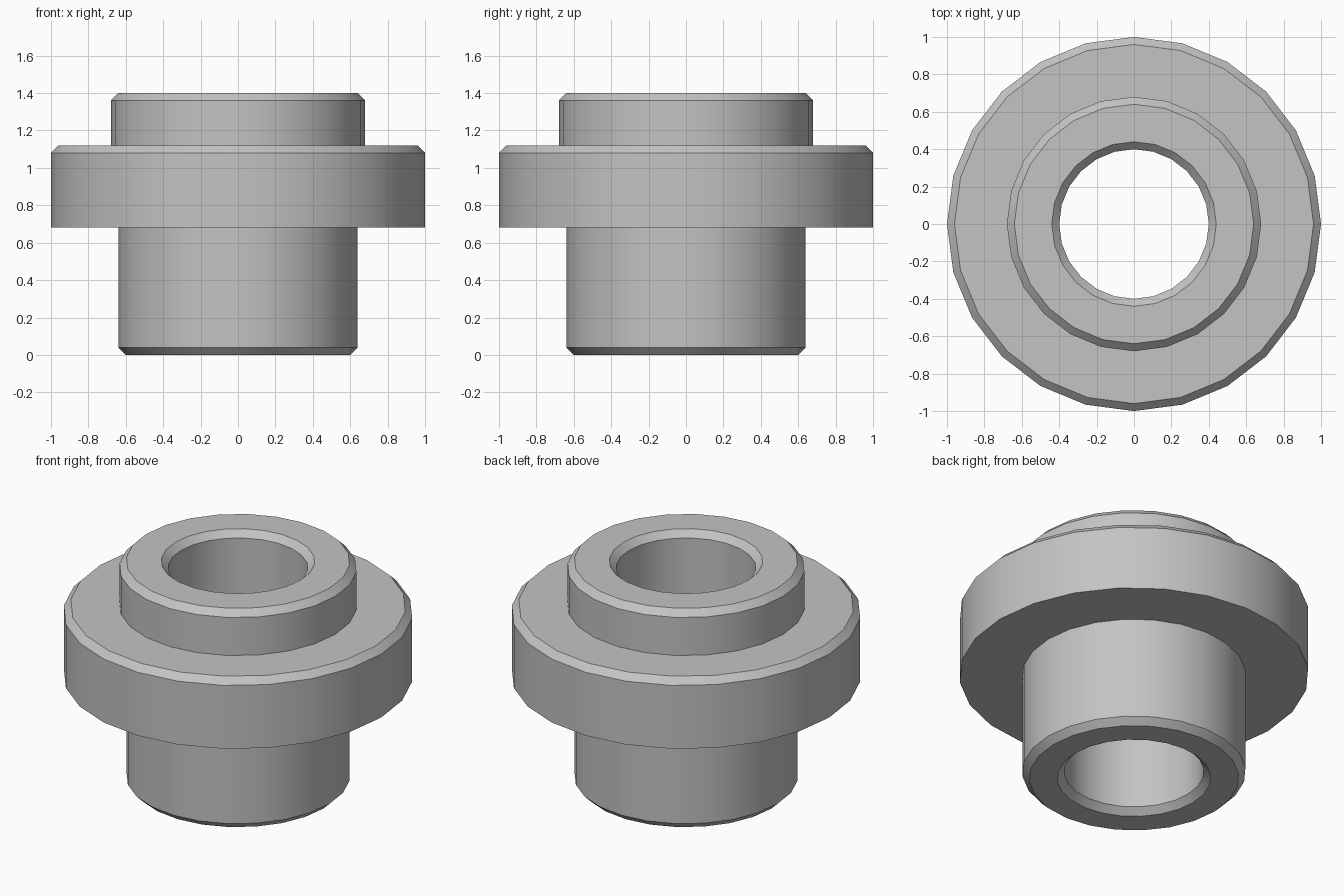
import bpy, bmesh, math

cube = bpy.data.objects.get("Cube")
if cube:
    bpy.data.objects.remove(cube, do_unlink=True)

SIDES = 24
C = 0.04  # chamfer size

# Closed (radius, height) profile: outside from bottom to top, then the bore
profile = [
    (0.44, 0.0), (0.64 - C, 0.0), (0.64, C), (0.64, 0.68),   # lower sleeve
    (1.0, 0.68), (1.0, 1.12 - C), (1.0 - C, 1.12),           # flange
    (0.68, 1.12), (0.68, 1.40 - C), (0.68 - C, 1.40),        # upper collar
    (0.44, 1.40), (0.40, 1.40 - C), (0.40, C),               # through bore
]

# Revolve the profile around z
bm = bmesh.new()
verts = [bm.verts.new((r, 0, z)) for r, z in profile]
edges = [bm.edges.new((v, verts[(i + 1) % len(verts)])) for i, v in enumerate(verts)]
bmesh.ops.spin(bm, geom=verts + edges, cent=(0, 0, 0), axis=(0, 0, 1),
               angle=math.tau, steps=SIDES, use_merge=False)
bmesh.ops.remove_doubles(bm, verts=bm.verts, dist=1e-4)
bmesh.ops.recalc_face_normals(bm, faces=bm.faces)
mesh = bpy.data.meshes.new("flanged_bushing")
bm.to_mesh(mesh)
bm.free()
bushing = bpy.data.objects.new("flanged_bushing", mesh)
bpy.context.collection.objects.link(bushing)

# Plain grey material
grey = bpy.data.materials.new("grey")
grey.use_nodes = True
colour = (0.55, 0.55, 0.55, 1)
grey.diffuse_color = colour
grey.node_tree.nodes["Principled BSDF"].inputs["Base Color"].default_value = colour
mesh.materials.append(grey)

# Smooth round walls, sharp chamfers
bpy.ops.object.select_all(action='DESELECT')
bushing.select_set(True)
bpy.context.view_layer.objects.active = bushing
bpy.ops.object.shade_smooth_by_angle(angle=math.radians(30))
